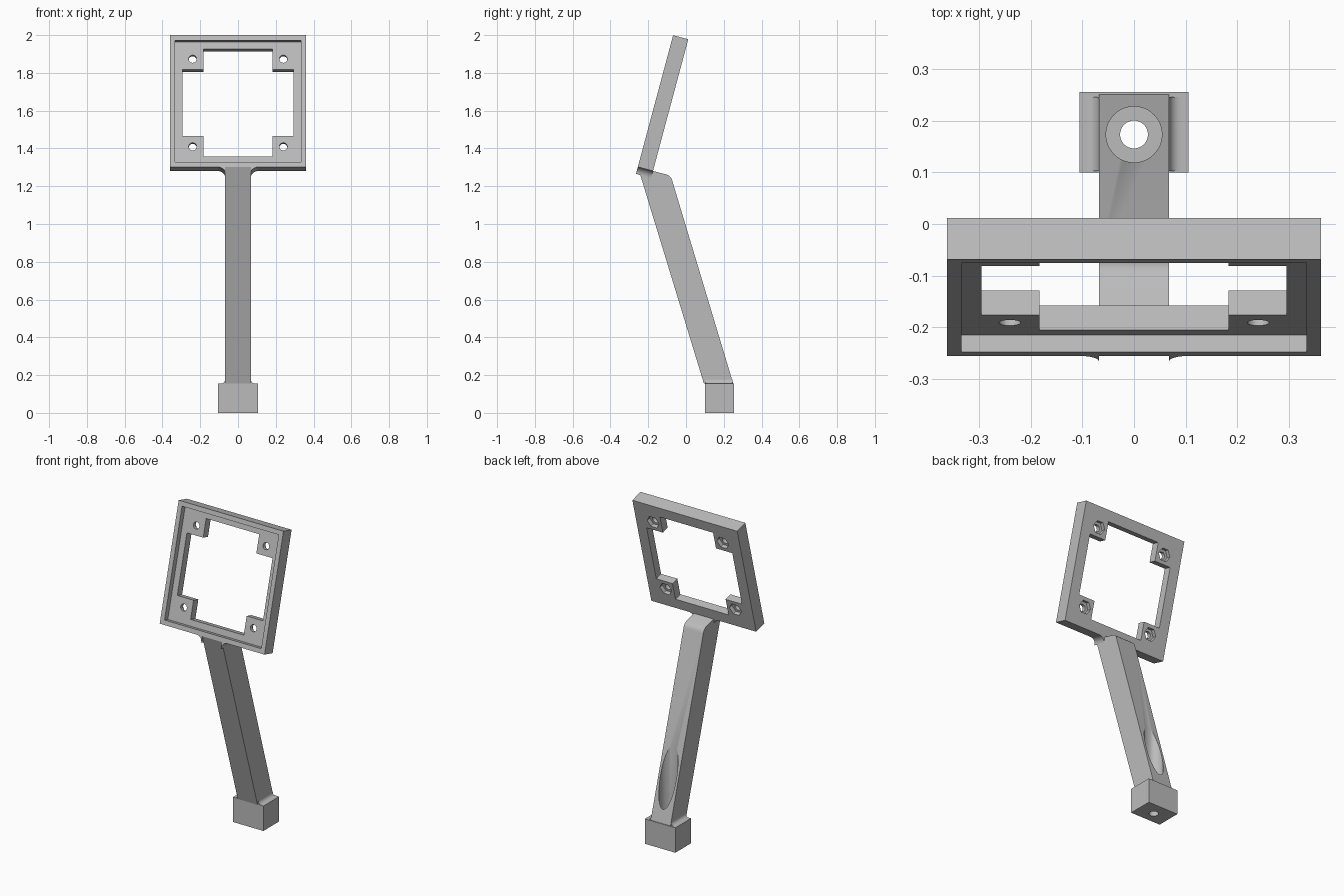
import bpy, bmesh
from math import pi, sin, cos, radians
from mathutils import Matrix, Vector

if "Cube" in bpy.data.objects:
    bpy.data.objects.remove(bpy.data.objects["Cube"], do_unlink=True)

grey = bpy.data.materials.new("plain_grey")
grey.use_nodes = True
grey.diffuse_color = (0.5, 0.5, 0.5, 1)
grey.node_tree.nodes["Principled BSDF"].inputs["Base Color"].default_value = (0.5, 0.5, 0.5, 1)


def prism(name, points, low, high, matrix):
    """Extrude a flat outline from low to high along the matrix's z axis."""
    bm = bmesh.new()
    face = bm.faces.new([bm.verts.new((x, y, low)) for x, y in points])
    new = bmesh.ops.extrude_face_region(bm, geom=[face])["geom"]
    bmesh.ops.translate(bm, vec=(0, 0, high - low),
                        verts=[g for g in new if isinstance(g, bmesh.types.BMVert)])
    bmesh.ops.recalc_face_normals(bm, faces=bm.faces)
    mesh = bpy.data.meshes.new(name)
    bm.to_mesh(mesh)
    bm.free()
    mesh.transform(matrix)
    mesh.materials.append(grey)
    obj = bpy.data.objects.new(name, mesh)
    bpy.context.collection.objects.link(obj)
    return obj


def rect(x0, x1, y0, y1):
    return [(x0, y0), (x1, y0), (x1, y1), (x0, y1)]


def ring(x, y, radius, sides):
    return [(x + radius * cos(2 * pi * i / sides), y + radius * sin(2 * pi * i / sides))
            for i in range(sides)]


def fillet(x, y, r, sx, sy):
    """Concave corner outline: corner at x, y, legs towards sx and sy."""
    arc = [(x + sx * r * (1 - sin(a)), y + sy * r * (1 - cos(a)))
           for a in [pi / 2 * i / 8 for i in range(9)]]
    return [(x, y)] + arc


def cut(target, cutters):
    for c in cutters:
        c.hide_render = True
        mod = target.modifiers.new("cut", "BOOLEAN")
        mod.operation, mod.solver, mod.object = "DIFFERENCE", "EXACT", c
        bpy.context.view_layer.objects.active = target
        bpy.ops.object.modifier_apply(modifier=mod.name)


def remove(objects):
    for o in objects:
        bpy.data.objects.remove(o, do_unlink=True)


# Tilted frame space: x across, y up the frame, z out of its front face
SIZE, THICK, LIP, RECESS = 0.722, 0.083, 0.028, 0.034
HALF = SIZE / 2
tilt = Matrix.Translation((0, -0.255, 1.302)) @ Matrix.Rotation(radians(75), 4, "X")
side = Matrix(((0, 0, 1, 0), (1, 0, 0, 0), (0, 1, 0, 0), (0, 0, 0, 1)))
front = Matrix.Rotation(pi / 2, 4, "X")
up = Matrix.Identity(4)

# Square frame with a shallow front recess and a cross-shaped opening
frame = prism("frame", rect(-HALF, HALF, 0, SIZE), -THICK, 0, tilt)
inner = HALF - LIP
wide, narrow = 0.295, 0.183
corners = [(wide, narrow), (narrow, narrow), (narrow, wide)]
cross = []
for sx, sy in ((1, 1), (-1, 1), (-1, -1), (1, -1)):
    quarter = [(sx * x, HALF + sy * y) for x, y in corners]
    cross += quarter if sx * sy > 0 else quarter[::-1]
cutters = [prism("recess_cutter", rect(-inner, inner, LIP, SIZE - LIP), -RECESS, 0.1, tilt),
           prism("opening_cutter", cross, -0.2, 0.1, tilt)]

# Screw holes with hexagonal nut pockets on the back
for sx in (-1, 1):
    for sy in (-1, 1):
        x, y = sx * 0.24, HALF + sy * 0.24
        cutters.append(prism("screw_cutter", ring(x, y, 0.021, 32), -0.2, 0.1, tilt))
        cutters.append(prism("nut_cutter", ring(x, y, 0.041, 6), -0.2, -THICK + 0.025, tilt))
cut(frame, cutters)
remove(cutters)

# Leaning arm with a softened upper back edge
profile = [(0.095, 0.155), (0.25, 0.155), (-0.073, 1.23), (-0.078, 1.243),
           (-0.086, 1.252), (-0.097, 1.26), (-0.255, 1.302)]
arm = prism("arm", profile, -0.068, 0.068, side)

# Foot block
foot = prism("foot", rect(-0.105, 0.105, 0.1, 0.255), 0, 0.155, up)

# Vertical screw bore through arm and foot
bores = [prism("bore_cutter", ring(0, 0.173, 0.054, 48), 0.08, 0.9, up),
         prism("hole_cutter", ring(0, 0.173, 0.027, 32), -0.1, 0.9, up)]
cut(arm, bores)
cut(foot, bores)
remove(bores)

# Concave blends where the arm meets the frame and the foot
blends = []
for s, label in ((1, "left"), (-1, "right")):
    blends.append(prism(label + "_frame_blend", fillet(s * 0.068, 0, 0.038, s, -1),
                        -THICK, 0, tilt))
    blends.append(prism(label + "_foot_blend", fillet(s * 0.068, 0.155, 0.022, s, 1),
                        -0.245, -0.102, front))

# Smooth shading on curved walls, sharp edges elsewhere
bpy.ops.object.select_all(action="DESELECT")
for o in [frame, arm, foot] + blends:
    o.select_set(True)
bpy.context.view_layer.objects.active = frame
bpy.ops.object.shade_smooth_by_angle(angle=radians(30))
